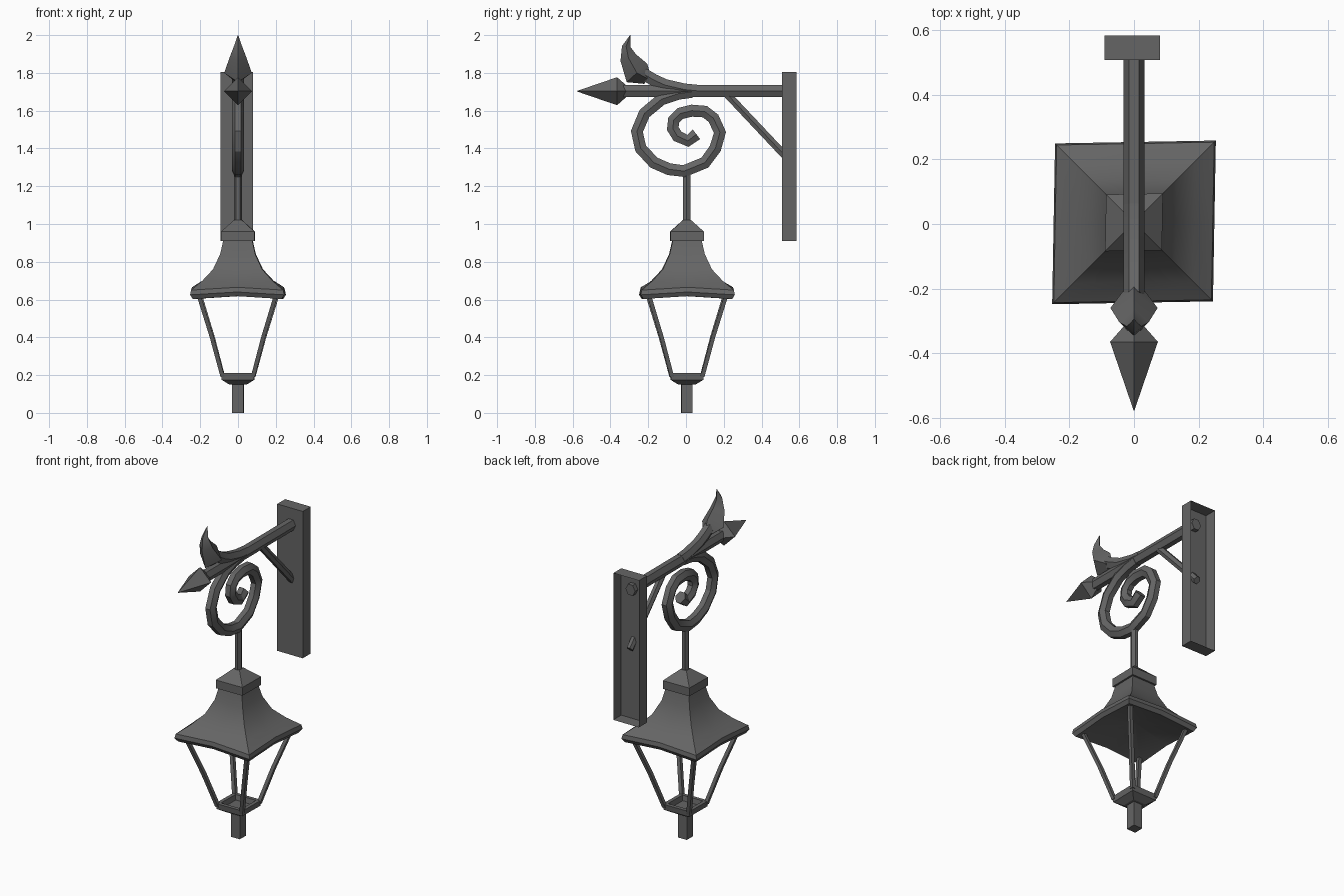
import bpy, bmesh, math
from mathutils import Vector

cube = bpy.data.objects.get("Cube")
if cube:
    bpy.data.objects.remove(cube)

iron = bpy.data.materials.new("dark_iron")
iron.use_nodes = True
GREY = (0.13, 0.13, 0.13, 1)
iron.diffuse_color = GREY
iron.node_tree.nodes["Principled BSDF"].inputs["Base Color"].default_value = GREY


def finish(name, bm):
    bmesh.ops.recalc_face_normals(bm, faces=bm.faces)
    mesh = bpy.data.meshes.new(name)
    bm.to_mesh(mesh)
    bm.free()
    mesh.materials.append(iron)
    obj = bpy.data.objects.new(name, mesh)
    bpy.context.collection.objects.link(obj)
    bpy.ops.object.select_all(action="DESELECT")
    obj.select_set(True)
    bpy.context.view_layer.objects.active = obj
    bpy.ops.object.shade_smooth_by_angle(angle=math.radians(30))
    return obj


def skin(name, rings):
    """Join rings of points into a closed, capped surface."""
    bm = bmesh.new()
    loops = [[bm.verts.new(p) for p in ring] for ring in rings]
    n = len(loops[0])
    for a, b in zip(loops, loops[1:]):
        for i in range(n):
            j = (i + 1) % n
            bm.faces.new((a[i], a[j], b[j], b[i]))
    bm.faces.new(loops[0])
    bm.faces.new(loops[-1])
    return finish(name, bm)


def square_loft(name, sections, bow=0.0, bow_top=0.0):
    """Stack squares (half width, z, optional centre); low ones get raised side middles."""
    rings = []
    for half, z, *centre in sections:
        cx, cy = centre or (0, 0)
        lift = bow if z < bow_top else 0
        ring = []
        for sx, sy in ((-1, -1), (0, -1), (1, -1), (1, 0), (1, 1), (0, 1), (-1, 1), (-1, 0)):
            x, y = cx + half * sx, cy + half * sy
            up = lift if sx * sy == 0 else 0
            ring.append((x + 0.018 * y, y + 0.018 * x + 0.005, z + up))
        rings.append(ring)
    return skin(name, rings)


def sweep(name, path, sides=6):
    """Sweep a polygon along (y, z, radius) points lying in the x = 0 plane."""
    pts = [Vector((0, y, z)) for y, z, r in path]
    deep = 1.15 if sides == 6 else 1
    rings = []
    for i, (p, (_, _, r)) in enumerate(zip(pts, path)):
        t = (pts[min(i + 1, len(pts) - 1)] - pts[max(i - 1, 0)]).normalized()
        normal = Vector((0, -t.z, t.y))
        side = Vector((1, 0, 0))
        angles = [math.tau * k / sides for k in range(sides)]
        rings.append([p + side * r * math.cos(a) + normal * r * deep * math.sin(a) for a in angles])
    return skin(name, rings)


# Wall plate, open at the back
bm = bmesh.new()
bmesh.ops.create_cube(bm, size=1)
bmesh.ops.scale(bm, vec=(0.172, 0.076, 0.893), verts=bm.verts)
bmesh.ops.translate(bm, vec=(-0.006, 0.546, 1.357), verts=bm.verts)
back = [f for f in bm.faces if f.calc_center_median().y > 0.58]
bmesh.ops.delete(bm, geom=back, context="FACES_ONLY")
finish("wall_plate", bm)

# Horizontal arm with its spear point, and the diagonal brace
R = 0.032
sweep("arm", [(0.535, 1.703, R), (-0.33, 1.703, R)])
sweep("spear_point", [(-0.315, 1.703, 0.03), (-0.365, 1.703, 0.074), (-0.578, 1.703, 0.001)], 4)
sweep("brace", [(0.21, 1.695, 0.02), (0.54, 1.345, 0.02)])

# Upward branch and curled bud
sweep("branch", [(0.06, 1.705, R), (-0.01, 1.712, R), (-0.11, 1.735, R),
                 (-0.17, 1.762, R), (-0.225, 1.795, R)])
sweep("bud", [(-0.205, 1.77, R), (-0.26, 1.80, 0.073), (-0.305, 1.88, 0.045),
              (-0.317, 1.94, 0.022), (-0.295, 2.0, 0.001)], 4)

# Scroll under the arm
scroll = [(0.03, 1.7), (-0.04, 1.69), (-0.13, 1.66), (-0.22, 1.585), (-0.26, 1.49), (-0.24, 1.4),
          (-0.17, 1.325), (-0.09, 1.29), (-0.01, 1.28), (0.1, 1.325), (0.155, 1.4),
          (0.18, 1.485), (0.145, 1.56), (0.1, 1.595), (0.03, 1.6), (-0.03, 1.585),
          (-0.065, 1.55), (-0.07, 1.505), (-0.045, 1.465), (0.01, 1.44), (0.055, 1.475)]
sweep("scroll", [(y, z, R) for y, z in scroll])

# Hanging rod and roof cap
sweep("hanging_rod", [(0.003, 1.0, 0.02), (0.003, 1.28, 0.02)])
square_loft("roof_cap", [(0.088, 0.91), (0.088, 0.96), (0.02, 1.022)])

# Flared roof with raised eaves and hollow underside
square_loft("roof", [(0.01, 0.67), (0.21, 0.612), (0.235, 0.603), (0.249, 0.625),
                     (0.244, 0.65), (0.185, 0.7), (0.13, 0.76), (0.093, 0.84), (0.075, 0.92)],
            bow=0.015, bow_top=0.66)

# Four bent corner posts
for label, sx, sy in (("front_left", 1, -1), ("front_right", -1, -1),
                      ("back_left", 1, 1), ("back_right", -1, 1)):
    square_loft(label + "_post", [(0.011, z, sx * c, sy * c)
                                  for c, z in ((0.08, 0.19), (0.136, 0.4), (0.205, 0.625))])

# Lantern tray and foot
square_loft("tray", [(0.045, 0.15), (0.085, 0.175), (0.09, 0.21), (0.068, 0.21), (0.062, 0.18)])
square_loft("foot", [(0.03, 0.0), (0.03, 0.16)])
